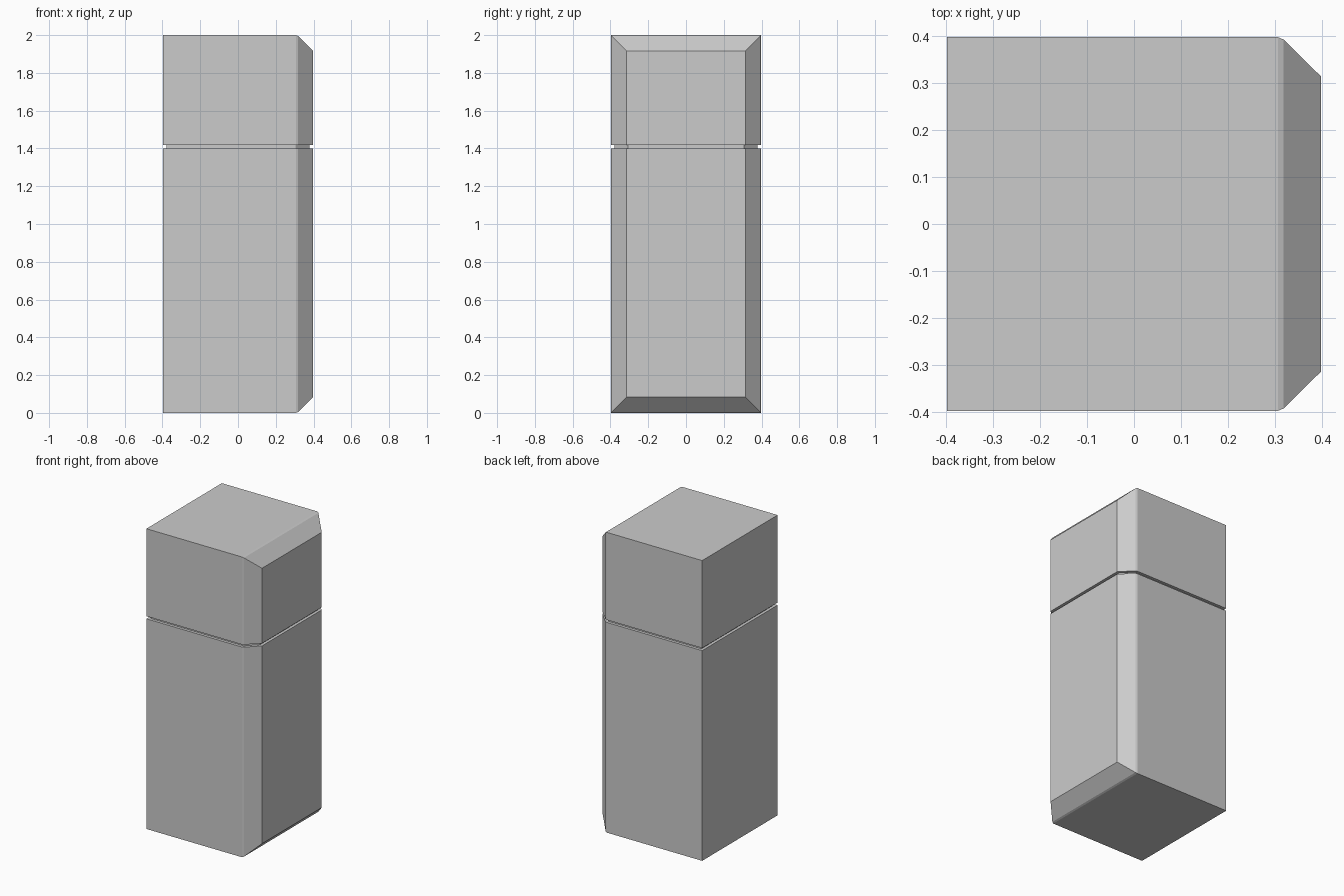
import bpy, bmesh

if "Cube" in bpy.data.objects:
    bpy.data.objects.remove(bpy.data.objects["Cube"])

HALF = 0.397            # half width and half depth
GAP = (1.40, 1.417)     # seam between lower and upper door
DEPTH = 0.019           # seam depth

# (x, inset) stations from the back to the bevelled door face
STATIONS = [(-HALF, 0), (0.306, 0), (0.318, 0.005), (HALF, 0.083)]

bm = bmesh.new()

# Cabinet: rectangles in y-z lofted along x
rings = []
for x, i in STATIONS:
    y, z0, z1 = HALF - i, i, 2 - i
    rings.append([bm.verts.new((x, *p)) for p in ((-y, z0), (y, z0), (y, z1), (-y, z1))])
for a, b in zip(rings, rings[1:]):
    for k in range(4):
        j = (k + 1) % 4
        bm.faces.new((a[k], a[j], b[j], b[k]))
bm.faces.new(rings[0])
bm.faces.new(rings[-1])
bmesh.ops.recalc_face_normals(bm, faces=bm.faces)

# Seam: cut two loops and sink the band between them
for z in GAP:
    bmesh.ops.bisect_plane(bm, geom=bm.verts[:] + bm.edges[:] + bm.faces[:],
                           plane_co=(0, 0, z), plane_no=(0, 0, 1))
bm.normal_update()
band = [f for f in bm.faces if GAP[0] < f.calc_center_median().z < GAP[1]]
bmesh.ops.inset_region(bm, faces=band, thickness=0, depth=-DEPTH,
                       use_even_offset=True, use_boundary=True)
bmesh.ops.recalc_face_normals(bm, faces=bm.faces)

mesh = bpy.data.meshes.new("fridge_cabinet")
bm.to_mesh(mesh)
bm.free()
bpy.context.collection.objects.link(bpy.data.objects.new("fridge_cabinet", mesh))
